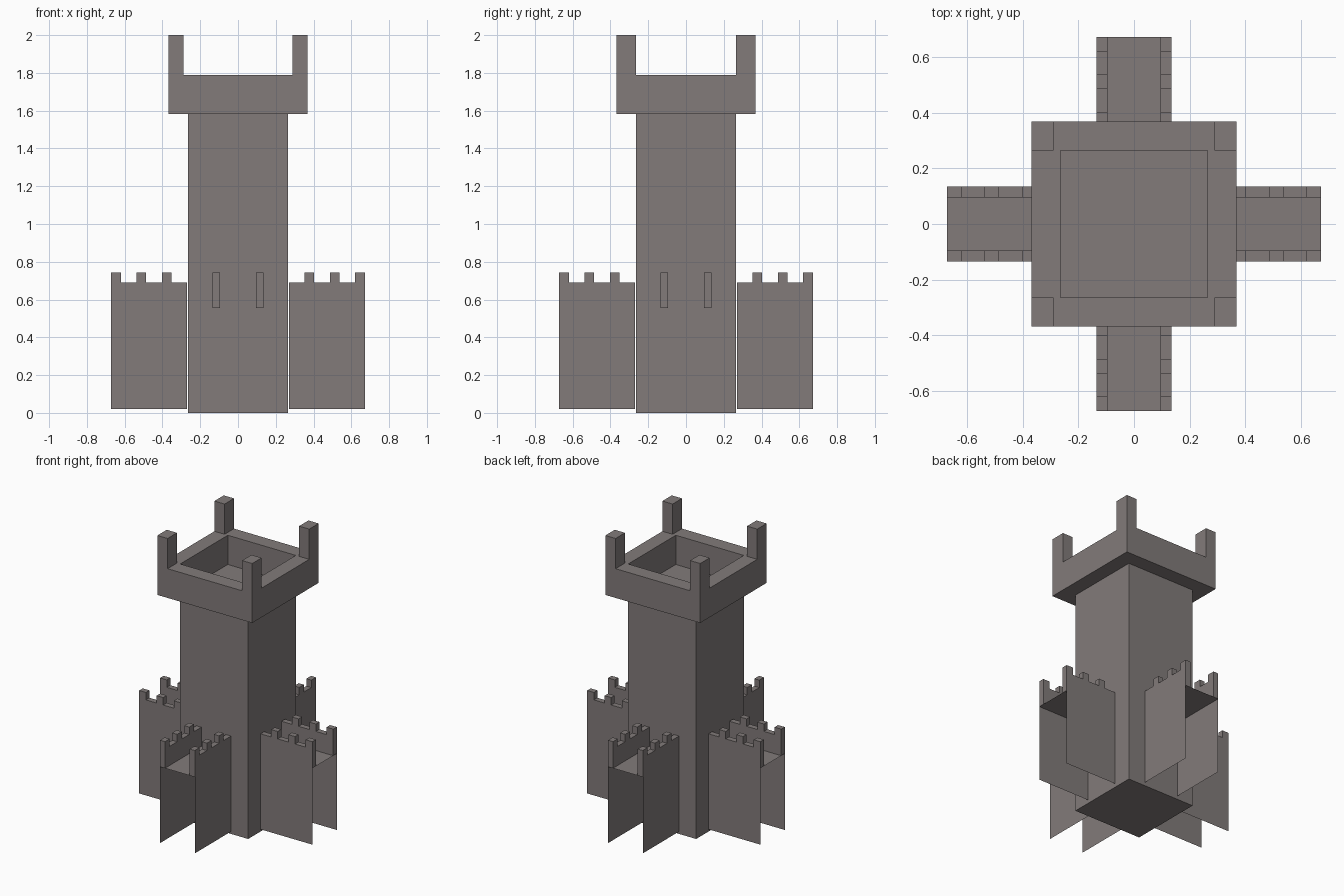
import bpy, bmesh, math
from mathutils import Matrix

if "Cube" in bpy.data.objects:
    bpy.data.objects.remove(bpy.data.objects["Cube"])

stone = bpy.data.materials.new("grey_stone")
stone.diffuse_color = (0.223, 0.198, 0.195, 1)
stone.use_nodes = True
stone.node_tree.nodes["Principled BSDF"].inputs["Base Color"].default_value = stone.diffuse_color


def finish(name, bm):
    me = bpy.data.meshes.new(name)
    bm.to_mesh(me)
    bm.free()
    me.materials.append(stone)
    ob = bpy.data.objects.new(name, me)
    bpy.context.collection.objects.link(ob)
    return ob


def box(bm, lo, hi, skip=()):
    """Axis-aligned box; skip lists the z directions left open."""
    mid = [(a + b) / 2 for a, b in zip(lo, hi)]
    size = [b - a for a, b in zip(lo, hi)]
    m = Matrix.Translation(mid) @ Matrix.Diagonal((*size, 1))
    verts = bmesh.ops.create_cube(bm, size=1, matrix=m)["verts"]
    bm.normal_update()
    faces = {f for v in verts for f in v.link_faces}
    bmesh.ops.delete(bm, geom=[f for f in faces if round(f.normal.z) in skip],
                     context="FACES_ONLY")


T, H = 0.264, 0.368               # half widths of the shaft and the head
Z_HEAD, Z_RIM, Z_TOP = 1.583, 1.788, 2.0

# Tower shaft, its top is the floor of the sunken head
bm = bmesh.new()
box(bm, (-T, -T, 0), (T, T, Z_HEAD))
finish("tower_shaft", bm)

# Overhanging head: square ring built from nested loops
bm = bmesh.new()
loops = []
for r, z in ((T, Z_HEAD), (H, Z_HEAD), (H, Z_RIM), (T, Z_RIM)):
    loops.append([bm.verts.new((x * r, y * r, z))
                  for x, y in ((-1, -1), (1, -1), (1, 1), (-1, 1))])
for i in range(4):
    a, b = loops[i], loops[(i + 1) % 4]
    for k in range(4):
        n = (k + 1) % 4
        bm.faces.new((a[k], a[n], b[n], b[k]))
bmesh.ops.recalc_face_normals(bm, faces=bm.faces)
finish("tower_head", bm)

# Corner posts on the head
bm = bmesh.new()
for sx in (-1, 1):
    for sy in (-1, 1):
        xs = sorted((sx * H, sx * 0.289))
        ys = sorted((sy * H, sy * T))
        box(bm, (xs[0], ys[0], Z_RIM), (xs[1], ys[1], Z_TOP), skip=(-1,))
finish("corner_posts", bm)

# Four wings: thin side walls, a deck and crenellated parapets, open beneath
X0, X1 = 0.27, 0.672
W_OUT, W_IN = 0.135, 0.096
Z_BASE, Z_DECK, Z_WALL, Z_MERLON = 0.02, 0.556, 0.69, 0.742
crest = [(X0, Z_WALL)]
for a, b in ((0.352, 0.403), (0.486, 0.537), (0.62, X1)):
    crest += [(a, Z_WALL), (a, Z_MERLON), (b, Z_MERLON), (b, Z_WALL)]
crest.pop()                       # last merlon is flush with the wing end


def wing(name, angle):
    bm = bmesh.new()

    def face(pts):
        bm.faces.new([bm.verts.new(p) for p in pts])

    for s in (-1, 1):
        def outline(y, bottom):
            pts = [(X0, bottom)] + crest + [(X1, bottom)]
            return [(x, s * y, z) for x, z in pts][::s]
        face(outline(W_OUT, Z_BASE))
        face(outline(W_IN, Z_DECK)[::-1])
        # crest and end strips of the parapet
        ring = [(X0, Z_DECK)] + crest + [(X1, Z_DECK)]
        for (xa, za), (xb, zb) in zip(ring, ring[1:]):
            quad = [(xa, s * W_OUT, za), (xa, s * W_IN, za),
                    (xb, s * W_IN, zb), (xb, s * W_OUT, zb)]
            face(quad[::s])
    face([(X0, -W_OUT, Z_DECK), (X1, -W_OUT, Z_DECK),
          (X1, W_OUT, Z_DECK), (X0, W_OUT, Z_DECK)])
    bmesh.ops.remove_doubles(bm, verts=bm.verts, dist=1e-5)
    bmesh.ops.rotate(bm, verts=bm.verts, cent=(0, 0, 0),
                     matrix=Matrix.Rotation(angle, 3, "Z"))
    finish(name, bm)


for i, side in enumerate(("right", "back", "left", "front")):
    wing(side + "_wing", i * math.pi / 2)
